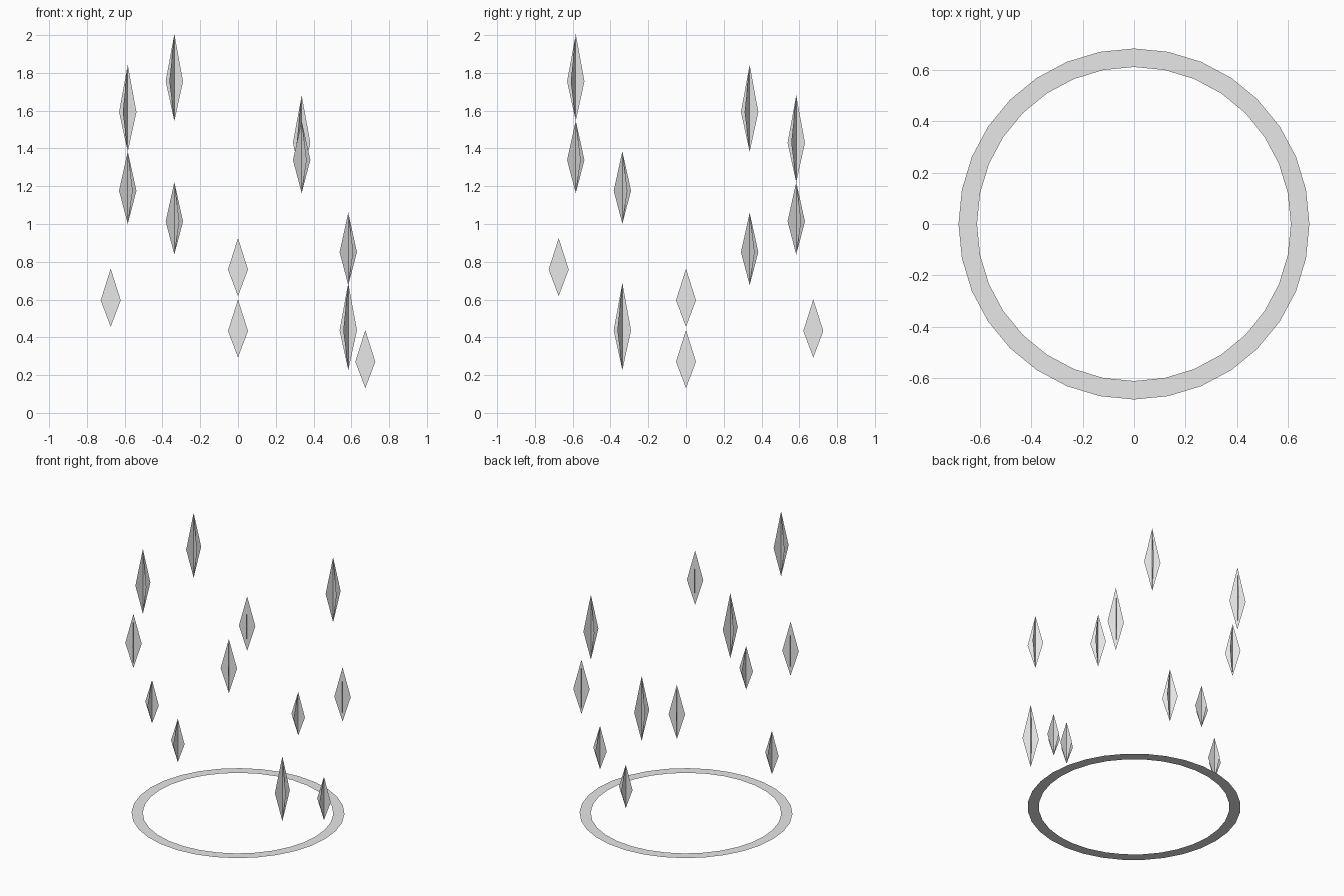
import bpy
import bmesh
from math import cos, sin, pi, radians

cube = bpy.data.objects.get("Cube")
if cube:
    bpy.data.objects.remove(cube, do_unlink=True)

grey = bpy.data.materials.new("light_grey")
grey.use_nodes = True
colour = (0.8, 0.8, 0.8, 1)
grey.diffuse_color = colour
grey.node_tree.nodes["Principled BSDF"].inputs["Base Color"].default_value = colour


def finish(bm, name):
    mesh = bpy.data.meshes.new(name)
    bm.to_mesh(mesh)
    bm.free()
    mesh.materials.append(grey)
    obj = bpy.data.objects.new(name, mesh)
    bpy.context.collection.objects.link(obj)
    return obj


# Flat ground ring
def ground_ring(outer, inner, sides):
    bm = bmesh.new()
    loops = [[bm.verts.new((r * cos(2 * pi * i / sides), r * sin(2 * pi * i / sides), 0))
              for i in range(sides)] for r in (outer, inner)]
    for i in range(sides):
        j = (i + 1) % sides
        bm.faces.new((loops[0][i], loops[0][j], loops[1][j], loops[1][i]))
    finish(bm, "ground_ring")


# Spark made of two crossed vertical kites
def spark(name, angle, z, size):
    bm = bmesh.new()
    half, up, down = 0.053, 0.167 * size, 0.14 * size
    for dx, dy in ((1, 0), (0, 1)):
        kite = [(0, 0, up), (-half * dx, -half * dy, 0), (0, 0, -down), (half * dx, half * dy, 0)]
        bm.faces.new([bm.verts.new(p) for p in kite])
    obj = finish(bm, name)
    a = radians(angle)
    obj.location = (0.674 * cos(a), 0.674 * sin(a), z)
    obj.rotation_euler.z = a


ground_ring(0.684, 0.612, 32)

# Three rising tiers: name, first angle, first height, size
tiers = (("small", 0, 0.271, 1.0), ("medium", 30, 0.851, 1.25), ("large", 60, 1.43, 1.5))
for label, start, base, size in tiers:
    for k in range(4):
        z = base + 0.1625 * k
        if label == "large" and k == 3:
            z = 0.437  # the last spark starts over near the ground
        spark(f"{label}_spark_{k + 1}", start + 90 * k, z, size)
